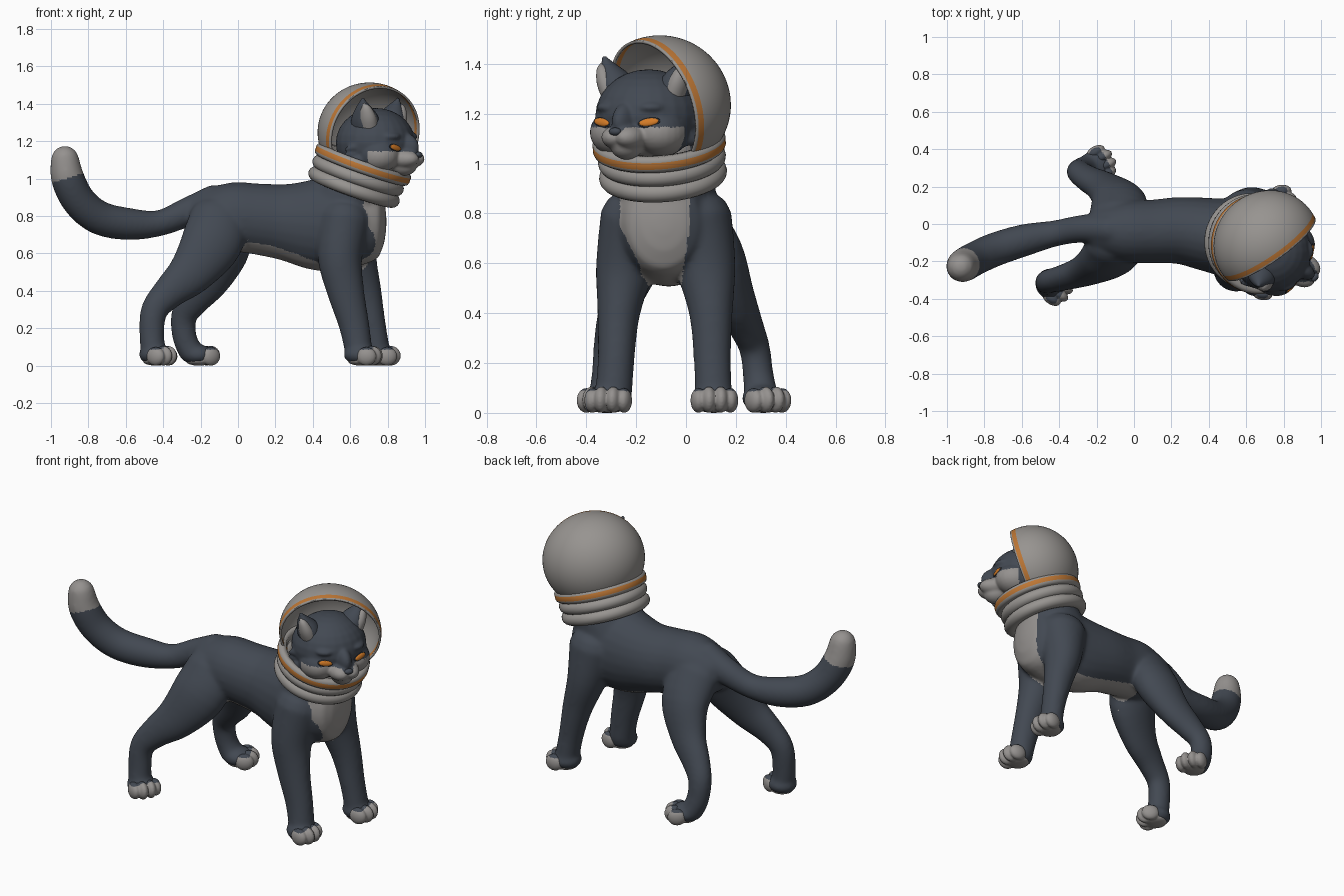
import bpy, bmesh, math
from mathutils import Vector, Matrix

if "Cube" in bpy.data.objects:
    bpy.data.objects.remove(bpy.data.objects["Cube"])


def material(name, rgb):
    m = bpy.data.materials.new(name)
    m.diffuse_color = (*rgb, 1)
    m.use_nodes = True
    m.node_tree.nodes["Principled BSDF"].inputs["Base Color"].default_value = m.diffuse_color
    return m


DARK = material("dark fur", (0.055, 0.066, 0.085))
LIGHT = material("light fur", (0.30, 0.285, 0.275))
SHELL = material("helmet grey", (0.31, 0.295, 0.28))
ORANGE = material("orange trim", (0.50, 0.18, 0.035))
EYE = material("eye orange", (0.66, 0.20, 0.02))
LINE = material("eye lining", (0.03, 0.036, 0.046))


def finish(name, bm, mats, matrix=None, rule=None, voxel=None, smooth=6):
    """Turn a bmesh into a smooth object, optionally fused by remeshing."""
    bmesh.ops.recalc_face_normals(bm, faces=bm.faces)
    me = bpy.data.meshes.new(name)
    bm.to_mesh(me)
    bm.free()
    ob = bpy.data.objects.new(name, me)
    bpy.context.collection.objects.link(ob)
    if voxel:
        r = ob.modifiers.new("fuse", 'REMESH')
        r.mode, r.voxel_size = 'VOXEL', voxel
        s = ob.modifiers.new("soften", 'SMOOTH')
        s.factor, s.iterations = 0.5, smooth
        dg = bpy.context.evaluated_depsgraph_get()
        new = bpy.data.meshes.new_from_object(ob.evaluated_get(dg))
        ob.modifiers.clear()
        ob.data = me = new
    me.materials.clear()
    for m in mats:
        me.materials.append(m)
    for p in me.polygons:
        p.use_smooth = True
        if rule:
            p.material_index = rule(p.center, p.normal)
    if matrix:
        ob.matrix_world = matrix
    return ob


def ball(bm, c, r, rot=Matrix()):
    m = Matrix.Translation(c) @ rot @ Matrix.Diagonal((*r, 1))
    bmesh.ops.create_uvsphere(bm, u_segments=24, v_segments=14, radius=1, matrix=m)


def tube(bm, pts, cap=0.8, seg=24):
    """Rounded tube through points (x, y, z, in-plane radius, sideways radius)."""
    ex = [pts[0]] + list(pts) + [pts[-1]]
    path = []
    for i in range(len(pts) - 1):
        for k in range(4):
            t = k / 4
            path.append([0.5 * (2*b + (c-a)*t + (2*a-5*b+4*c-d)*t*t + (3*b-a-3*c+d)*t**3)
                         for a, b, c, d in zip(*ex[i:i+4])])
    path.append(list(pts[-1]))
    secs = []
    for i, p in enumerate(path):
        t = Vector(path[min(i+1, len(path)-1)][:3]) - Vector(path[max(i-1, 0)][:3])
        secs.append((Vector(p[:3]), t.normalized(), p[3], p[4]))

    def round_end(s, sign):
        c, t, a, b = s
        return [(c + t*sign*cap*min(a, b)*math.sin(w), t, a*math.cos(w), b*math.cos(w))
                for w in (0.5, 1.0, 1.4)]
    secs = round_end(secs[0], -1)[::-1] + secs + round_end(secs[-1], 1)
    rings = []
    for c, t, a, b in secs:
        u = t.cross(Vector((0, 1, 0))).normalized()
        v = t.cross(u)
        rings.append([bm.verts.new(c + u*a*math.cos(w) + v*b*math.sin(w))
                      for w in (2*math.pi*k/seg for k in range(seg))])
    for r, s in zip(rings, rings[1:]):
        for k in range(seg):
            bm.faces.new((r[k], r[(k+1) % seg], s[(k+1) % seg], s[k]))
    bm.faces.new(rings[0])
    bm.faces.new(rings[-1])


def lathe(bm, prof, seg=72):
    rings = [[bm.verts.new((r*math.cos(w), r*math.sin(w), h)) for r, h in prof]
             for w in (2*math.pi*k/seg for k in range(seg))]
    n = len(prof)
    for i in range(seg):
        a, b = rings[i], rings[(i+1) % seg]
        for j in range(n):
            bm.faces.new((a[j], b[j], b[(j+1) % n], a[(j+1) % n]))


# Body: torso, neck, tail and four legs fused together
bm = bmesh.new()
tube(bm, [(-.2, -.03, .80, .125, .12), (-.05, -.04, .80, .18, .165), (.1, -.04, .785, .19, .17),
          (.25, -.035, .768, .205, .18), (.42, -.06, .755, .247, .2), (.58, -.085, .765, .25, .215),
          (.72, -.09, .765, .21, .165)], cap=0.45)
tube(bm, [(.52, -.07, .78, .2, .2), (.62, -.09, .95, .19, .2), (.68, -.11, 1.05, .17, .18)])
tube(bm, [(-.12, -.03, .87, .1, .09), (-.27, -.025, .82, .08, .075), (-.42, -.05, .762, .07, .07),
          (-.58, -.085, .757, .086, .086), (-.74, -.135, .79, .091, .091),
          (-.85, -.185, .88, .091, .091), (-.91, -.22, 1.0, .09, .09),
          (-.925, -.23, 1.1, .077, .077)], cap=1)
tube(bm, [(.57, -.2, .78, .14, .145), (.545, -.245, .58, .12, .118), (.575, -.27, .4, .1, .086),
          (.62, -.28, .22, .082, .074), (.645, -.29, .08, .074, .075)])
tube(bm, [(.60, .045, .78, .15, .14), (.63, .08, .58, .112, .12), (.68, .1, .4, .087, .088),
          (.72, .105, .22, .07, .075), (.745, .11, .08, .068, .075)])
tube(bm, [(-.1, -.11, .80, .155, .105), (-.14, -.18, .66, .165, .11), (-.25, -.245, .5, .125, .085),
          (-.37, -.285, .39, .09, .07), (-.45, -.305, .29, .072, .064),
          (-.46, -.315, .15, .067, .064), (-.45, -.32, .07, .067, .07)])
tube(bm, [(-.09, .03, .80, .155, .105), (-.08, .12, .64, .15, .11), (-.15, .19, .47, .115, .085),
          (-.24, .24, .35, .088, .07), (-.29, .275, .26, .07, .062),
          (-.285, .29, .15, .065, .062), (-.25, .3, .07, .065, .07)])

# Paws: dark heel in the body, light toes and a pad fused per paw
paws = {"front_right": (.668, -.308, -8), "front_left": (.765, .112, 4),
        "hind_right": (-.43, -.33, -32), "hind_left": (-.2, .315, 28)}
for name, (x, y, yaw) in paws.items():
    rot = Matrix.Rotation(math.radians(yaw), 4, 'Z')
    at = Matrix.Translation((x, y, 0)) @ rot
    ball(bm, at @ Vector((-.015, 0, .058)), (.09, .085, .055), rot)
    tb = bmesh.new()
    for side in (-1, 1):
        ball(tb, (.05, side*.024, .053), (.054, .031, .053))
        ball(tb, (.028, side*.064, .05), (.054, .032, .05))
    ball(tb, (-.01, 0, .024), (.07, .068, .024))
    finish(name + "_toes", tb, [LIGHT, DARK], at,
           lambda c, n: 1 if c.z > .086 and c.x < .06 else 0, voxel=.006, smooth=3)


def body_rule(c, n):
    if c.x + .45*(c.z - 1) < -.7 and c.z - .3*(c.x + .92) > 1.0:
        return 1                                      # tail tip
    k = min(max((c.z - .55) / .2, 0), 1)
    if c.x > .66 and c.z > .45 and n.x > .3 and abs(c.y + .09 + .035*k) < .075 + .065*k:
        return 1                                      # chest bib
    if -.02 < c.x < .72 and .45 < c.z < .7 and n.z < -.62 and abs(c.y + .065) < .115:
        return 1                                      # belly
    return 0


finish("cat_body", bm, [DARK, LIGHT], None, body_rule, voxel=.010, smooth=20)

# Head, built facing +x, then turned to the side
HEAD = Matrix.Translation((.735, -.15, 1.19)) @ Matrix.Rotation(math.radians(-30), 4, 'Z')
bm = bmesh.new()
ball(bm, (0, 0, 0), (.212, .215, .188))
ball(bm, (.175, 0, -.115), (.075, .065, .06))
ball(bm, (.16, 0, -.025), (.105, .05, .085))
for s in (-1, 1):
    ball(bm, (.19, s*.03, -.085), (.09, .06, .05))
    ball(bm, (.07, s*.105, -.065), (.125, .105, .095))
    ball(bm, (.13, s*.085, .035), (.07, .07, .03))
    for x, z in ((.0, -.01), (-.02, -.05), (.01, -.085)):    # cheek tufts
        tube(bm, [(x+.06, s*.15, z, .04, .03), (x-.01, s*.2, z-.01, .025, .02),
                  (x-.06, s*.225, z-.025, .006, .006)])


def head_rule(c, n):
    bridge = abs(c.y) < .03 and c.z > -.06
    return 1 if c.x > .03 and c.z < -.045 and not bridge and c.x > abs(c.y)*.35 else 0


head = finish("cat_head", bm, [DARK, LIGHT], HEAD, head_rule, voxel=.0075, smooth=7)
bpy.context.view_layer.update()

# Ears, each with a smaller, lighter inner surface
for nm, mat, k, o, q, top in (("ears", DARK, 1, 0, 0, .232), ("inner_ears", LIGHT, .66, .028, .022, .205)):
    bm = bmesh.new()
    for s in (-1, 1):
        tube(bm, [(.01+o, s*(.12+q), .09, .085*k, .07*k), (.018+o, s*(.145+q), .14, .074*k, .06*k),
                  (.024+o*.8, s*(.168+q*.8), .185, .046*k, .038*k),
                  (.03+o*.4, s*(.187+q*.3), top, .01, .01)])
    finish(nm, bm, [mat], HEAD)

# Eyes: dark lining and orange iris laid on the face
parts = {"eye_linings": (LINE, .046, .02, .007, 0), "eyes": (EYE, .04, .0155, .008, .004)}
for nm, (mat, w, h, d, lift) in parts.items():
    bm = bmesh.new()
    for s in (-1, 1):
        hit, loc, nor, _ = head.ray_cast(Vector((1, s*.108, -.025)), Vector((-1, 0, 0)))
        if not hit:
            loc, nor = Vector((.18, s*.108, -.025)), Vector((.8, s*.5, 0)).normalized()
        rot = nor.to_track_quat('X', 'Z').to_matrix().to_4x4() @ Matrix.Rotation(s*.15, 4, 'X')
        ball(bm, loc + nor*lift, (d, w, h), rot)
    finish(nm, bm, [mat], HEAD)

# Nose
bm = bmesh.new()
ball(bm, (.268, 0, -.062), (.018, .026, .016))
finish("nose", bm, [DARK], HEAD)

# Helmet frame: axis leans forward, opening faces front right
up = Vector((.33, -.07, .94)).normalized()
f = Vector((math.cos(math.radians(-52)), math.sin(math.radians(-52)), 0))
f = (f - up*f.dot(up)).normalized()
side = up.cross(f)
HELMET = Matrix.Translation((.71, -.1, 1.24)) @ Matrix((f, side, up)).transposed().to_4x4()

# Helmet shell: sphere widened sideways, cut open, with an orange stripe beside the rim
bm = bmesh.new()
bmesh.ops.create_uvsphere(bm, u_segments=72, v_segments=48, radius=.273,
                          matrix=Matrix.Diagonal((1, 1.07, 1, 1)))
for co, no, cut in (((0, 0, -.18), (0, 0, -1), True), ((.04, 0, 0), (1, 0, 0), True),
                    ((.03, 0, 0), (1, 0, 0), False), ((.004, 0, 0), (1, 0, 0), False)):
    bmesh.ops.bisect_plane(bm, geom=bm.verts[:] + bm.edges[:] + bm.faces[:],
                           plane_co=co, plane_no=no, clear_outer=cut)
shell = finish("helmet_shell", bm, [SHELL, ORANGE], HELMET,
               lambda c, n: 1 if .004 < c.x < .03 else 0)
sol = shell.modifiers.new("thickness", 'SOLIDIFY')
sol.thickness, sol.offset = .012, -1

# Collar ring with orange band, pushed a little towards the opening
bm = bmesh.new()
lathe(bm, [(.225, -.135), (.252, -.133), (.262, -.142), (.267, -.152), (.267, -.18),
           (.262, -.192), (.25, -.2), (.215, -.2)])
finish("collar_ring", bm, [SHELL, ORANGE], HELMET @ Matrix.Translation((.024, 0, 0)),
       lambda c, n: 1 if -.18 < c.z < -.152 and c.xy.length > .25 else 0)

# Puffy neck bellows
for i, h in enumerate((-.232, -.298)):
    bm = bmesh.new()
    lathe(bm, [(.215 + .042*math.cos(w), h + .039*math.sin(w))
               for w in (2*math.pi*k/16 for k in range(16))])
    finish("neck_bellow_%d" % (i + 1), bm, [SHELL], HELMET @ Matrix.Translation((.016, 0, 0)))
